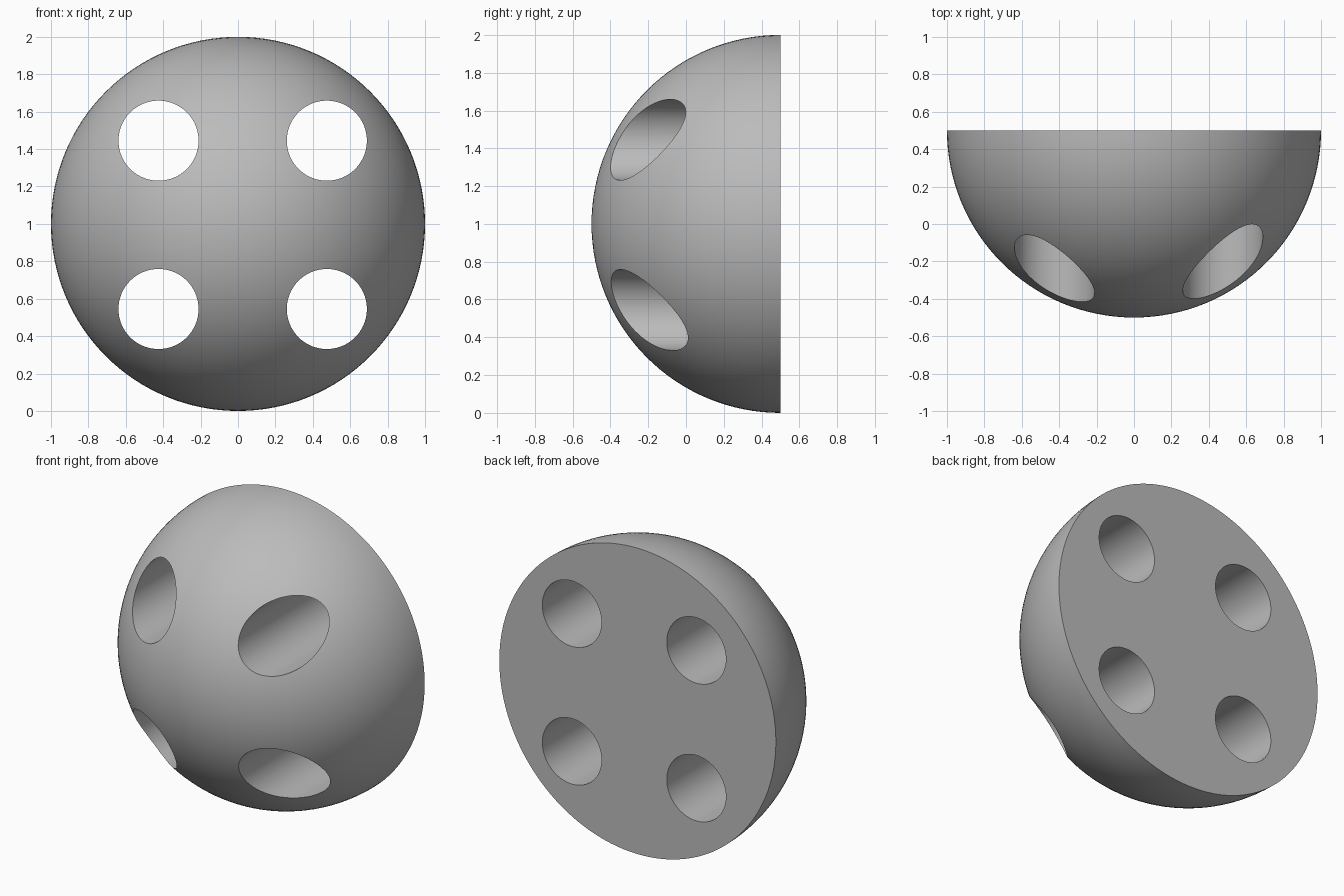
import bpy
import bmesh
import math
from mathutils import Matrix

default = bpy.data.objects.get("Cube")
if default:
    bpy.data.objects.remove(default, do_unlink=True)

RADIUS = 1.0
BACK_Y = 0.5
HOLE_RADIUS = 0.214
HOLES = [(x, z) for x in (-0.425, 0.475) for z in (0.545, 1.445)]

grey = bpy.data.materials.new("plain grey")
grey.use_nodes = True
color = (0.5, 0.5, 0.5, 1)
grey.diffuse_color = color
grey.node_tree.nodes["Principled BSDF"].inputs["Base Color"].default_value = color


def make_object(name, bm):
    mesh = bpy.data.meshes.new(name)
    bm.to_mesh(mesh)
    bm.free()
    mesh.materials.append(grey)
    obj = bpy.data.objects.new(name, mesh)
    bpy.context.collection.objects.link(obj)
    return obj


turn = Matrix.Rotation(math.pi / 2, 4, "X")

# Solid half ball, domed to the front with a flat back
bm = bmesh.new()
bmesh.ops.create_uvsphere(bm, u_segments=128, v_segments=64, radius=RADIUS,
                          matrix=Matrix.Translation((0, BACK_Y, RADIUS)) @ turn)
bmesh.ops.bisect_plane(bm, geom=bm.verts[:] + bm.edges[:] + bm.faces[:], dist=1e-4,
                       plane_co=(0, BACK_Y, 0), plane_no=(0, 1, 0), clear_outer=True)
rim = [e for e in bm.edges if e.is_boundary]
bmesh.ops.contextual_create(bm, geom=rim)
bmesh.ops.recalc_face_normals(bm, faces=bm.faces[:])
half_ball = make_object("half_ball", bm)

# Four straight holes from front to back
bm = bmesh.new()
for x, z in HOLES:
    bmesh.ops.create_cone(bm, cap_ends=True, segments=96, radius1=HOLE_RADIUS,
                          radius2=HOLE_RADIUS, depth=3,
                          matrix=Matrix.Translation((x, 0, z)) @ turn)
cutter = make_object("hole_cutter", bm)
cutter.hide_render = True

cut = half_ball.modifiers.new("holes", "BOOLEAN")
cut.operation = "DIFFERENCE"
cut.solver = "EXACT"
cut.object = cutter

# Bake the cut, then smooth the dome and bores while keeping edges crisp
bpy.ops.object.select_all(action="DESELECT")
half_ball.select_set(True)
bpy.context.view_layer.objects.active = half_ball
bpy.ops.object.modifier_apply(modifier=cut.name)
bpy.data.objects.remove(cutter, do_unlink=True)
bpy.ops.object.shade_smooth_by_angle(angle=math.radians(25))
